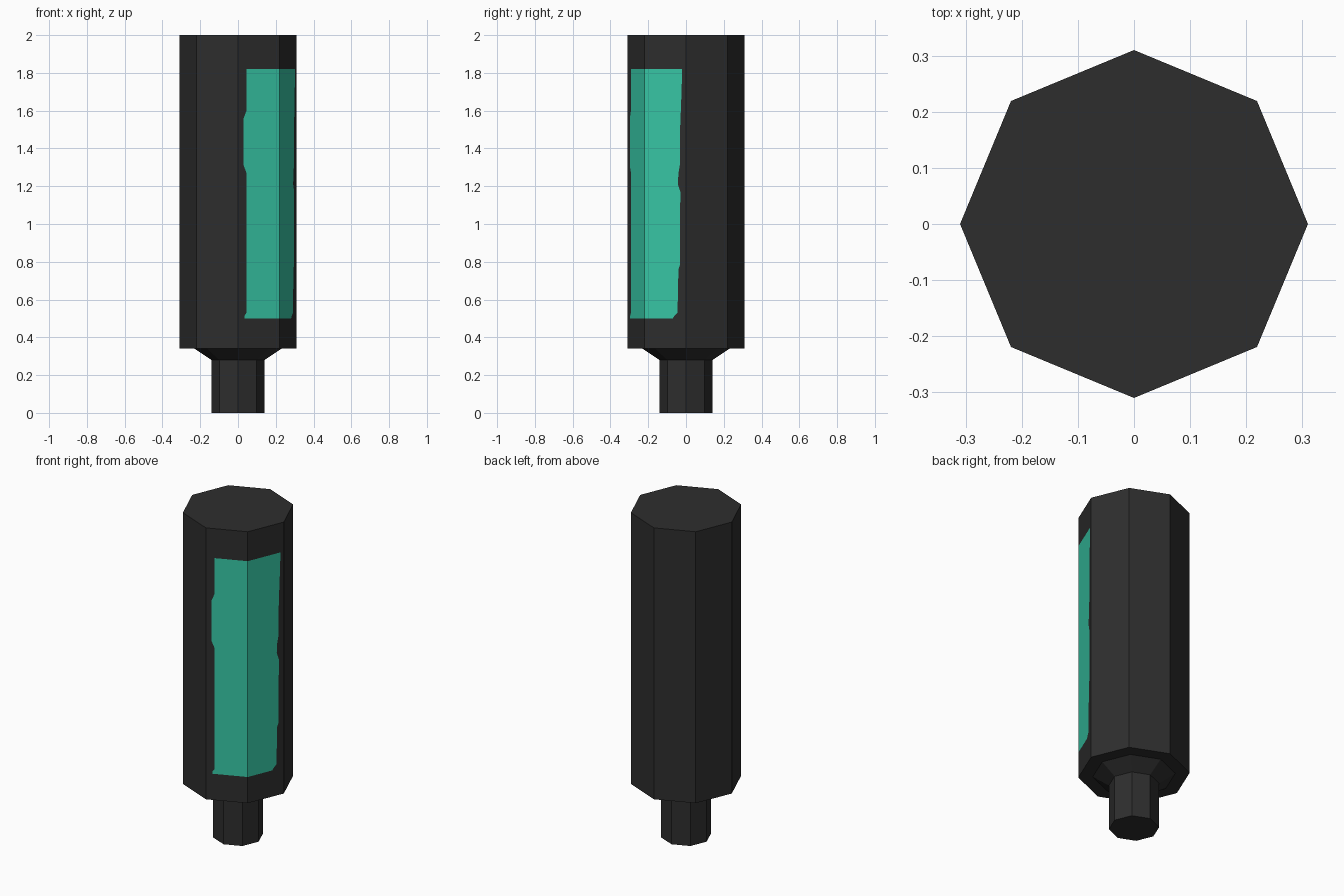
import bpy, bmesh, math

if "Cube" in bpy.data.objects:
    bpy.data.objects.remove(bpy.data.objects["Cube"])

R = 0.31                       # body corner radius
T = math.tan(math.radians(22.5))


def material(name, rgb):
    m = bpy.data.materials.new(name)
    m.diffuse_color = (*rgb, 1)
    m.use_nodes = True
    m.node_tree.nodes["Principled BSDF"].inputs["Base Color"].default_value = m.diffuse_color
    return m


dark = material("dark_grey", (0.027, 0.027, 0.027))
teal = material("teal", (0.038, 0.565, 0.376))


def octagon(r):
    return [(r * math.cos(i * math.pi / 4), r * math.sin(i * math.pi / 4)) for i in range(8)]


def loft(name, rings, cap_bottom, cap_top, is_label=None):
    """Stack (z, outline) rings into one flat-faced shell."""
    bm = bmesh.new()
    rows = [[bm.verts.new((x, y, z)) for x, y in pts] for z, pts in rings]
    n = len(rows[0])
    for j in range(len(rows) - 1):
        a, b = rows[j], rows[j + 1]
        for i in range(n):
            k = (i + 1) % n
            f = bm.faces.new((a[i], a[k], b[k], b[i]))
            if is_label and is_label(i, j):
                f.material_index = 1
    if cap_bottom:
        bm.faces.new(rows[0][::-1])
    if cap_top:
        bm.faces.new(rows[-1])
    me = bpy.data.meshes.new(name)
    bm.to_mesh(me)
    bm.free()
    me.materials.append(dark)
    me.materials.append(teal)
    ob = bpy.data.objects.new(name, me)
    bpy.context.collection.objects.link(ob)
    return ob


def body_ring(left_x, right_y):
    """Octagon with two extra points marking the label's side edges."""
    o = octagon(R)
    return o[:7] + [(left_x, -R + left_x * T), o[7], (R + right_y * T, right_y)]


# Label edge: height, left edge x, right edge y (slightly worn outline)
label = [(0.50, 0.035, -0.07), (0.515, 0.035, -0.06), (0.53, 0.045, -0.045),
         (0.76, 0.045, -0.04), (0.78, 0.045, -0.033), (1.17, 0.045, -0.03),
         (1.21, 0.045, -0.043), (1.27, 0.045, -0.04), (1.31, 0.03, -0.033),
         (1.56, 0.03, -0.03), (1.60, 0.045, -0.027), (1.82, 0.045, -0.02)]

rings = [(z, body_ring(l, r)) for z, l, r in label]
rings = [(0.34, rings[0][1])] + rings + [(2.0, rings[-1][1])]

# Main body with the label cut into the two faces at the front right corner
loft("body", rings, False, True,
     lambda i, j: i in (7, 8) and 1 <= j <= len(label) - 1)

# Neck, flared collar and underside of the body
profile = [(0.0, 0.14), (0.28, 0.14), (0.34, 0.23), (0.34, R)]
loft("neck", [(z, octagon(r)) for z, r in profile], True, False)
